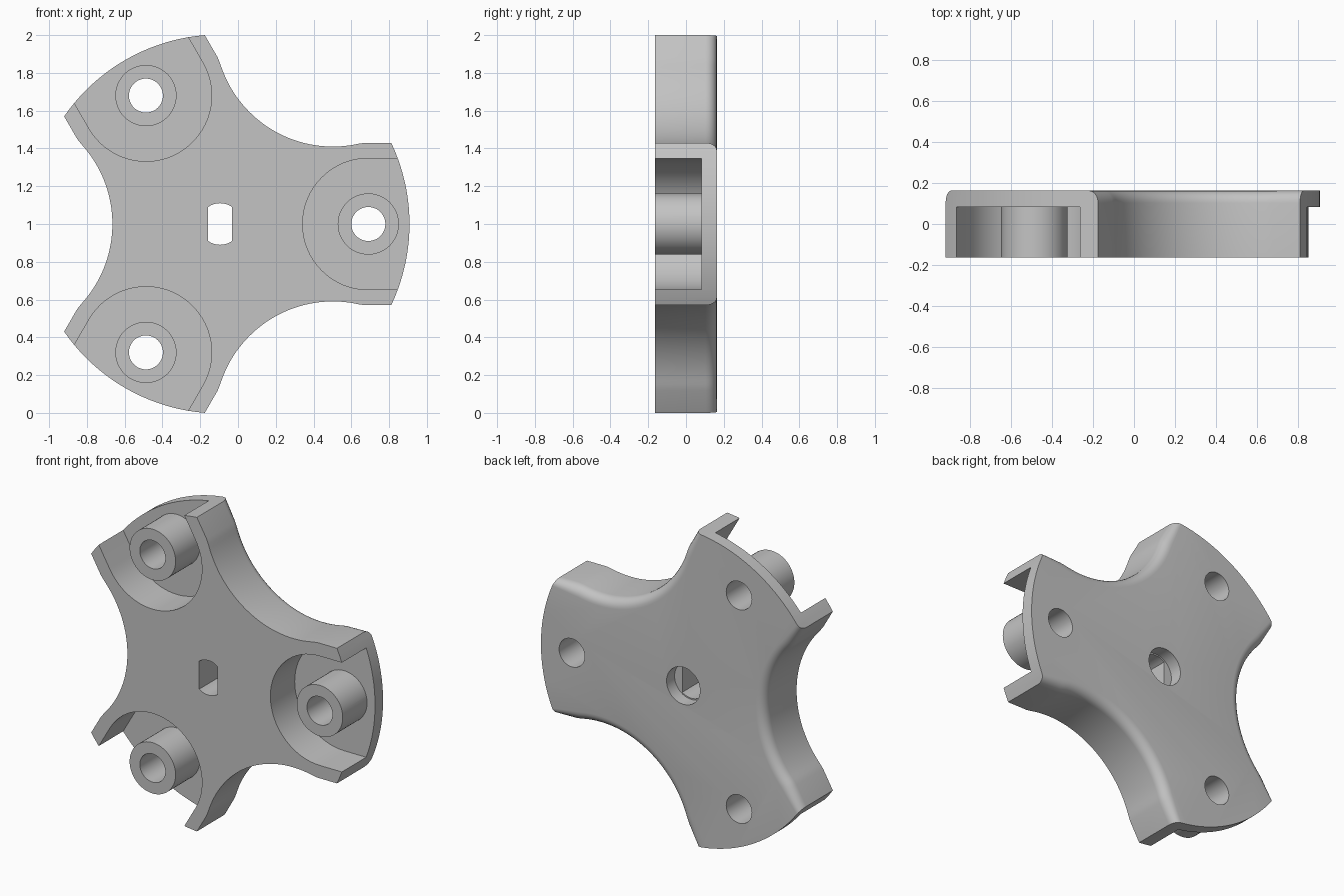
import bpy, bmesh
from math import sin, cos, asin, radians, hypot

cube = bpy.data.objects.get("Cube")
if cube:
    bpy.data.objects.remove(cube, do_unlink=True)

HUB_X, HUB_Z = -0.095, 1.0
FRONT, BACK, FLOOR = -0.163, 0.163, 0.082
TIP_R, HALF_W = 1.003, 0.43      # arm tip radius and half width
BOSS_U = 0.785                   # screw boss distance from the hub
ARMS = (0, 120, 240)

grey = bpy.data.materials.new("plain grey")
grey.use_nodes = True
colour = (0.55, 0.55, 0.55, 1)
grey.diffuse_color = colour
grey.node_tree.nodes["Principled BSDF"].inputs["Base Color"].default_value = colour


def rotate(points, degrees):
    c, s = cos(radians(degrees)), sin(radians(degrees))
    return [(u * c - v * s, u * s + v * c) for u, v in points]


def arc(cu, cv, r, a0, a1, n):
    """Points on an arc, both ends included."""
    angles = [radians(a0 + (a1 - a0) * i / n) for i in range(n + 1)]
    return [(cu + r * cos(a), cv + r * sin(a)) for a in angles]


def circle(cu, cv, r, n=48):
    return arc(cu, cv, r, 0, 360, n)[:-1]


def prism(name, points, y0, y1, round_sides=0):
    """Extrude a hub-centred outline from y0 to y1."""
    bm = bmesh.new()
    rings = [[bm.verts.new((u + HUB_X, y, v + HUB_Z)) for u, v in points]
             for y in (y0, y1)]
    bm.faces.new(rings[0])
    bm.faces.new(rings[1])
    for i in range(len(points)):
        j = (i + 1) % len(points)
        bm.faces.new((rings[0][i], rings[0][j], rings[1][j], rings[1][i]))
    bmesh.ops.recalc_face_normals(bm, faces=bm.faces)
    if round_sides:
        # round the rear edges along the arm sides, not the tips
        edges = []
        for e in bm.edges:
            a, b = e.verts
            mid = (a.co + b.co) / 2
            if (min(a.co.y, b.co.y) > y1 - 0.001
                    and hypot(mid.x - HUB_X, mid.z - HUB_Z) < 0.98):
                edges.append(e)
        bmesh.ops.bevel(bm, geom=edges, offset=round_sides, segments=6,
                        profile=0.5, affect='EDGES', clamp_overlap=False)
    mesh = bpy.data.meshes.new(name)
    bm.to_mesh(mesh)
    bm.free()
    mesh.materials.append(grey)
    obj = bpy.data.objects.new(name, mesh)
    bpy.context.collection.objects.link(obj)
    return obj


def combine(target, other, operation):
    """Apply a boolean and discard the helper."""
    other.hide_render = True
    mod = target.modifiers.new("boolean", 'BOOLEAN')
    mod.operation = operation
    mod.solver = 'EXACT'
    mod.object = other
    bpy.context.view_layer.objects.active = target
    bpy.ops.object.modifier_apply(modifier=mod.name)
    bpy.data.objects.remove(other, do_unlink=True)


# Three-armed body: tip arc, short straight side, concave scoop to the next arm
tip_angle = asin(HALF_W / TIP_R) * 57.29578
scoop_u, scoop_v = rotate([(1.195, 0)], 60)[0]
arm = arc(0, 0, TIP_R, -tip_angle, tip_angle, 20)
arm += [(0.77, HALF_W), (0.735, 0.425)]
arm += arc(scoop_u, scoop_v, 0.625, -79.5, -160.5, 32)
arm += rotate([(0.735, -0.425), (0.77, -HALF_W)], 120)
outline = [p for a in ARMS for p in rotate(arm, a)]
body = prism("three_arm_body", outline, FRONT, BACK, round_sides=0.06)

# Open-ended pockets, bosses and screw holes
pocket = arc(BOSS_U, 0, 0.348, 90, 270, 32) + [(1.2, -0.348), (1.2, 0.348)]
for a in ARMS:
    combine(body, prism("pocket_cutter", rotate(pocket, a), -0.3, FLOOR), 'DIFFERENCE')
    boss = circle(BOSS_U, 0, 0.162)
    combine(body, prism("boss", rotate(boss, a), FRONT, 0.12), 'UNION')
    hole = circle(BOSS_U, 0, 0.09)
    combine(body, prism("hole_cutter", rotate(hole, a), -0.3, 0.3), 'DIFFERENCE')

# Central shaft hole with two flats, and a round counterbore behind it
side = asin(0.064 / 0.11) * 57.29578
shaft = arc(0, 0, 0.11, 90 - side, 90 + side, 10)
shaft += arc(0, 0, 0.11, 270 - side, 270 + side, 10)
combine(body, prism("shaft_cutter", shaft, -0.3, 0.3), 'DIFFERENCE')
combine(body, prism("counterbore_cutter", circle(0, 0, 0.118), FLOOR, 0.3), 'DIFFERENCE')

bpy.ops.object.select_all(action='DESELECT')
body.select_set(True)
bpy.context.view_layer.objects.active = body
bpy.ops.object.shade_smooth_by_angle(angle=radians(30))
